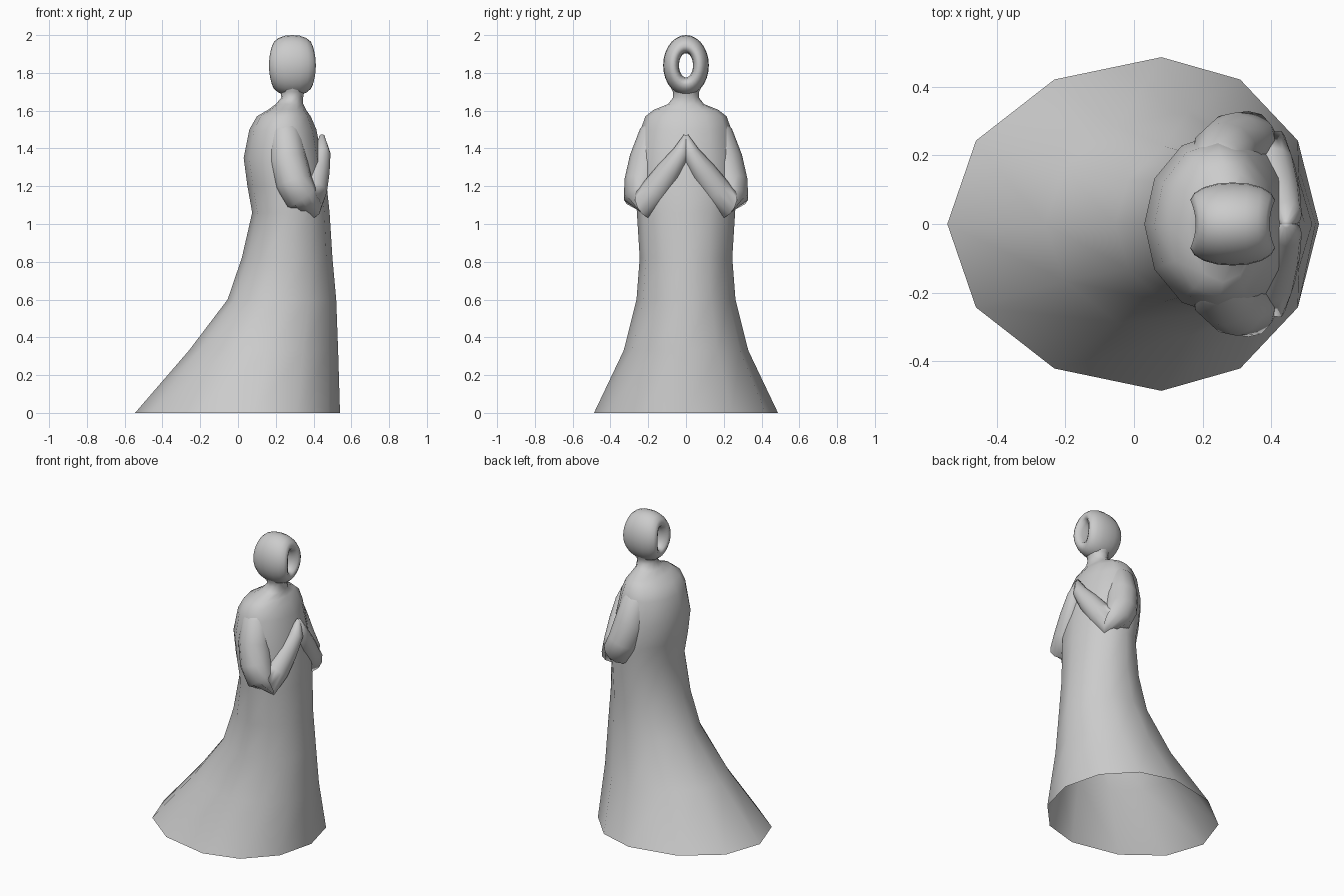
import bpy, bmesh
from math import sin, cos, tau
from mathutils import Vector

if "Cube" in bpy.data.objects:
    bpy.data.objects.remove(bpy.data.objects["Cube"])


def loft(name, rings, cap=False, closed=False):
    """Skin a list of equally sized rings into one smooth mesh."""
    bm = bmesh.new()
    loops = [[bm.verts.new(p) for p in ring] for ring in rings]
    n = len(loops[0])
    pairs = list(zip(loops, loops[1:]))
    if closed:
        pairs.append((loops[-1], loops[0]))
    for a, b in pairs:
        for i in range(n):
            j = (i + 1) % n
            bm.faces.new((a[i], a[j], b[j], b[i]))
    if cap:
        bm.faces.new(loops[0][::-1])
        bm.faces.new(loops[-1])
    bmesh.ops.recalc_face_normals(bm, faces=bm.faces)
    for f in bm.faces:
        f.smooth = True
    me = bpy.data.meshes.new(name)
    bm.to_mesh(me)
    bm.free()
    ob = bpy.data.objects.new(name, me)
    bpy.context.collection.objects.link(ob)
    return ob


def robe_ring(z, back, front, mid, w, n=12):
    """Egg shaped ring, widest at x = mid."""
    pts = []
    for i in range(n):
        c, s = cos(tau * i / n), sin(tau * i / n)
        pts.append((mid + c * (front - mid if c > 0 else mid - back), w * s, z))
    return pts


# Robe with train, torso and neck: z, back x, front x, widest x, half width
robe = [
    (0.00, -0.545, 0.54, 0.08, 0.487),
    (0.33, -0.26, 0.53, 0.16, 0.33),
    (0.60, -0.055, 0.52, 0.23, 0.262),
    (0.82, 0.02, 0.50, 0.26, 0.245),
    (1.06, 0.075, 0.485, 0.28, 0.26),
    (1.20, 0.05, 0.47, 0.27, 0.27),
    (1.35, 0.03, 0.445, 0.25, 0.265),
    (1.50, 0.06, 0.415, 0.245, 0.24),
    (1.57, 0.10, 0.385, 0.25, 0.215),
    (1.605, 0.16, 0.36, 0.26, 0.17),
    (1.635, 0.20, 0.345, 0.275, 0.095),
    (1.67, 0.23, 0.345, 0.285, 0.068),
    (1.70, 0.225, 0.35, 0.288, 0.07),
    (1.735, 0.21, 0.365, 0.288, 0.085),
]
loft("robe", [robe_ring(*r) for r in robe])


# Sleeved arms, folded so the hands meet: x, y, z, radius
arm = [
    (0.24, 0.11, 1.55, 0.06),
    (0.25, 0.16, 1.47, 0.09),
    (0.265, 0.20, 1.34, 0.10),
    (0.295, 0.228, 1.22, 0.099),
    (0.335, 0.238, 1.14, 0.092),
    (0.37, 0.215, 1.11, 0.085),
    (0.395, 0.16, 1.18, 0.077),
    (0.42, 0.09, 1.28, 0.066),
    (0.445, 0.025, 1.38, 0.045),
    (0.445, 0.0, 1.47, 0.012),
]
path = [Vector(p[:3]) for p in arm]
for side, label in ((1, "left_arm"), (-1, "right_arm")):
    rings = []
    for k, p in enumerate(path):
        t = (path[min(k + 1, len(path) - 1)] - path[max(k - 1, 0)]).normalized()
        v = t.cross(Vector((1, 0, 0))).normalized()
        u = v.cross(t)
        ring = []
        for i in range(12):
            q = p + arm[k][3] * (u * cos(tau * i / 12) + v * sin(tau * i / 12))
            ring.append((q.x, q.y * side, q.z))
        rings.append(ring)
    loft(label, rings, cap=True)


# Head pierced front to back: closed profile of (depth, blend hole -> outside)
half = [(0.0, 1.0), (0.35, 0.97), (0.68, 0.84), (0.9, 0.64),
        (1.0, 0.4), (0.93, 0.18), (0.7, 0.06), (0.35, 0.0)]
profile = half + [(0, 0)] + [(-d, s) for d, s in half[:0:-1]]
rings = []
for k in range(28):
    c, s = cos(tau * k / 28), sin(tau * k / 28)
    depth = 0.108 + 0.016 * c * c
    rings.append([(0.288 + d * depth,
                   c * (0.037 + 0.084 * b),
                   1.84 + s * (0.064 + 0.096 * b)) for d, b in profile])
loft("pierced_head", rings, closed=True)
